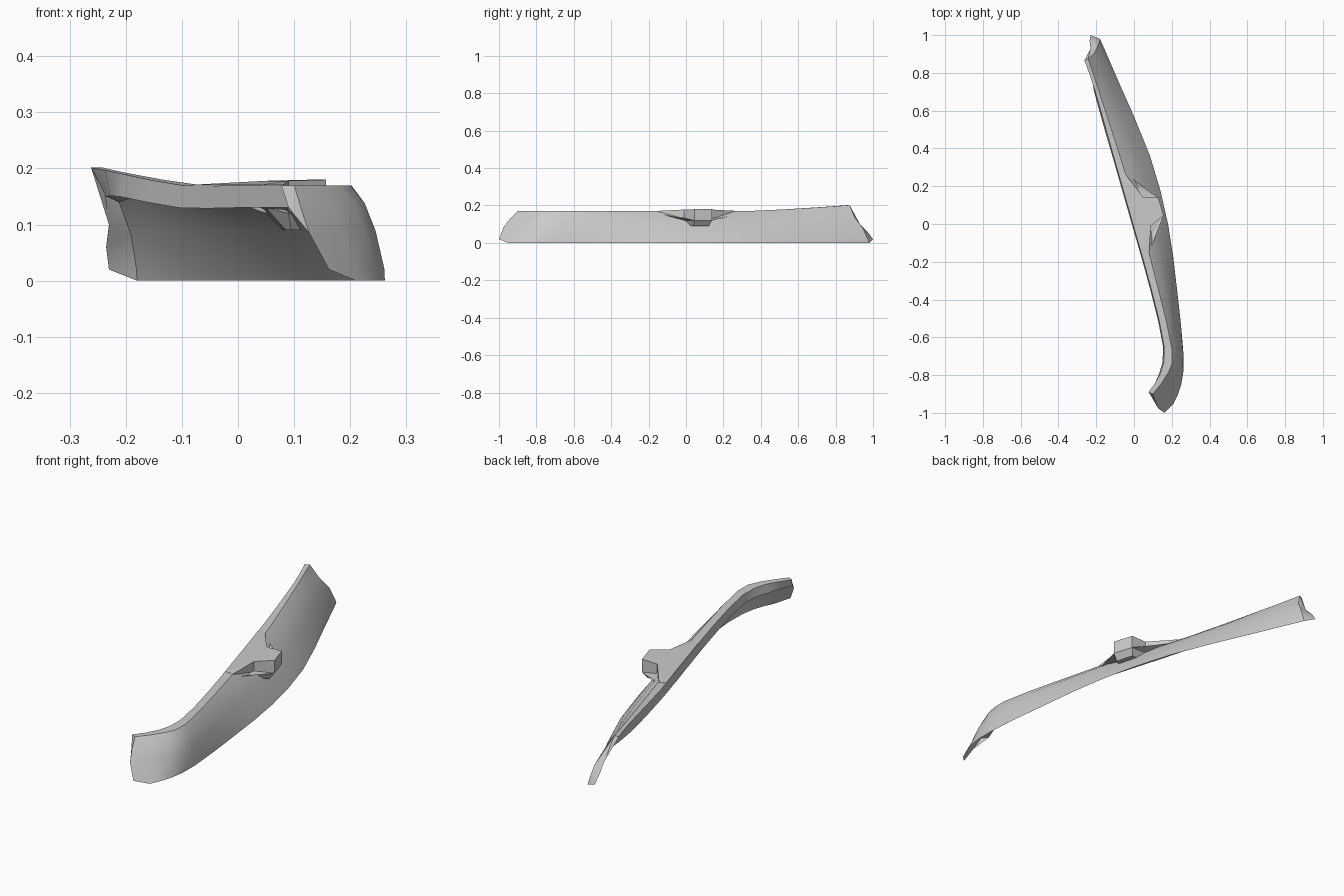
import bpy, bmesh, math
from mathutils import Vector as V

if "Cube" in bpy.data.objects:
    bpy.data.objects.remove(bpy.data.objects["Cube"])


def finish(name, bm, smooth, recalc=True):
    if recalc:
        bmesh.ops.recalc_face_normals(bm, faces=bm.faces)
    me = bpy.data.meshes.new(name)
    bm.to_mesh(me)
    bm.free()
    ob = bpy.data.objects.new(name, me)
    bpy.context.collection.objects.link(ob)
    if smooth:
        bpy.ops.object.select_all(action='DESELECT')
        bpy.context.view_layer.objects.active = ob
        ob.select_set(True)
        bpy.ops.object.shade_smooth_by_angle(angle=math.radians(35))
    return ob


def spline(pts, steps=2):
    # Catmull-Rom resampling of a rail
    p = [2 * pts[0] - pts[1]] + pts + [2 * pts[-1] - pts[-2]]
    out = []
    for a, b, c, d in zip(p, p[1:], p[2:], p[3:]):
        for k in range(steps):
            t = k / steps
            out.append(0.5 * (2 * b + (c - a) * t + (2 * a - 5 * b + 4 * c - d) * t * t
                              + (3 * b - a - 3 * c + d) * t ** 3))
    return out + [pts[-1]]


# Guide rails from the back end to the front end
top_z = [.202, .19, .17, .17, .17, .17, .17, .17]
inner_xy = [(-.262, .865), (-.205, .70), (-.10, .33), (0, -.02), (.093, -.35),
            (.16, -.65), (.14, -.79), (.077, -.89)]
outer_xy = [(-.243, .875), (-.188, .71), (-.065, .33), (.042, -.02), (.13, -.35),
            (.202, -.67), (.18, -.79), (.10, -.90)]
base_xy = [(-.18, .98), (-.08, .75), (.085, .36), (.18, 0), (.227, -.34),
           (.262, -.69), (.25, -.85), (.21, -.95)]
inner = [V((x, y, z)) for (x, y), z in zip(inner_xy, top_z)]
outer = [V((x, y, z)) for (x, y), z in zip(outer_xy, top_z)]
base = [V((x, y, 0)) for x, y in base_xy]

# Thin bulged outer wall, and the lip under the flange
mid = [b.lerp(o, .5) + V((.012, 0, .004)) for b, o in zip(base, outer)]
low = [b.lerp(o, .12) + V((.005, 0, 0)) for b, o in zip(base, outer)]
lip = [p + V((-.006, 0, -.04)) for p in inner]
mid[0], low[0], lip[0] = V((-.19, .945, .08)), V((-.181, .972, .02)), V((-.235, .88, .15))
mid[-1], low[-1], lip[-1] = V((.127, -.975, .085)), V((.162, -1, .02)), V((.09, -.91, .13))
upper = [o.lerp(m, .42) + V((.006, 0, .002)) for o, m in zip(outer, mid)]
upper[0] = V((-.212, .9, .14))
upper[-1] = V((.112, -.94, .13))

bm = bmesh.new()
rails = [[bm.verts.new((p.x, p.y, max(p.z, 0))) for p in spline(r)]
         for r in (lip, inner, outer, upper, mid, low, base)]
for a, b in zip(rails, rails[1:]):
    for i in range(len(a) - 1):
        bm.faces.new((a[i], a[i + 1], b[i + 1], b[i]))
# Front end cap of the flange
L, I, O, U, M, W, B = [r[-1] for r in rails]
bm.faces.new((O, I, L, U))
bm.faces.new((U, L, M))
# Flared flap at the back end
L, I, O, U, M, W, B = [r[0] for r in rails]
f1, f2, f3 = [bm.verts.new(p) for p in ((-.23, .93, .1), (-.235, .97, .06), (-.23, 1, .02))]
for f in ((O, U, f1), (U, M, f1), (M, f2, f1), (M, f3, f2), (M, W, f3), (W, B, f3), (I, O, f1)):
    bm.faces.new(f)
finish("curved_panel", bm, True, recalc=False)

# Underside of the flange
bm = bmesh.new()
a, b = [[bm.verts.new(p) for p in spline(r)] for r in (lip, upper)]
for i in range(len(a) - 1):
    bm.faces.new((b[i], b[i + 1], a[i + 1], a[i]))
finish("flange_underside", bm, True, recalc=False)


def prism(name, top, bottom):
    bm = bmesh.new()
    t = [bm.verts.new(p) for p in top]
    b = [bm.verts.new(p) for p in bottom]
    n = len(t)
    bm.faces.new(t)
    bm.faces.new(b[::-1])
    for i in range(n):
        bm.faces.new((t[i], b[i], b[(i + 1) % n], t[(i + 1) % n]))
    bmesh.ops.triangulate(bm, faces=[f for f in bm.faces if len(f.verts) > 4])
    return finish(name, bm, False)


# Bracket plate on the flange: x, y, top z, bottom z
plate = [(-.08, .26, .171, .15), (-.05, .27, .171, .155), (.05, .14, .178, .12),
         (.128, .14, .18, .12), (.157, .045, .18, .12), (.09, -.01, .178, .12),
         (.08, -.15, .171, .155), (.04, -.15, .171, .15)]
prism("bracket_plate", [(x, y, t) for x, y, t, b in plate],
      [(x, y, b) for x, y, t, b in plate])

# Chamfered foot of the mounting block
rim = [(x, y, b) for x, y, t, b in plate[2:6]] + [(.05, 0, .13)]
foot = [(.08, .12, .09), (.112, .122, .09), (.135, .04, .09), (.095, .015, .09), (.085, .02, .09)]
prism("mount_block_foot", rim, foot)
